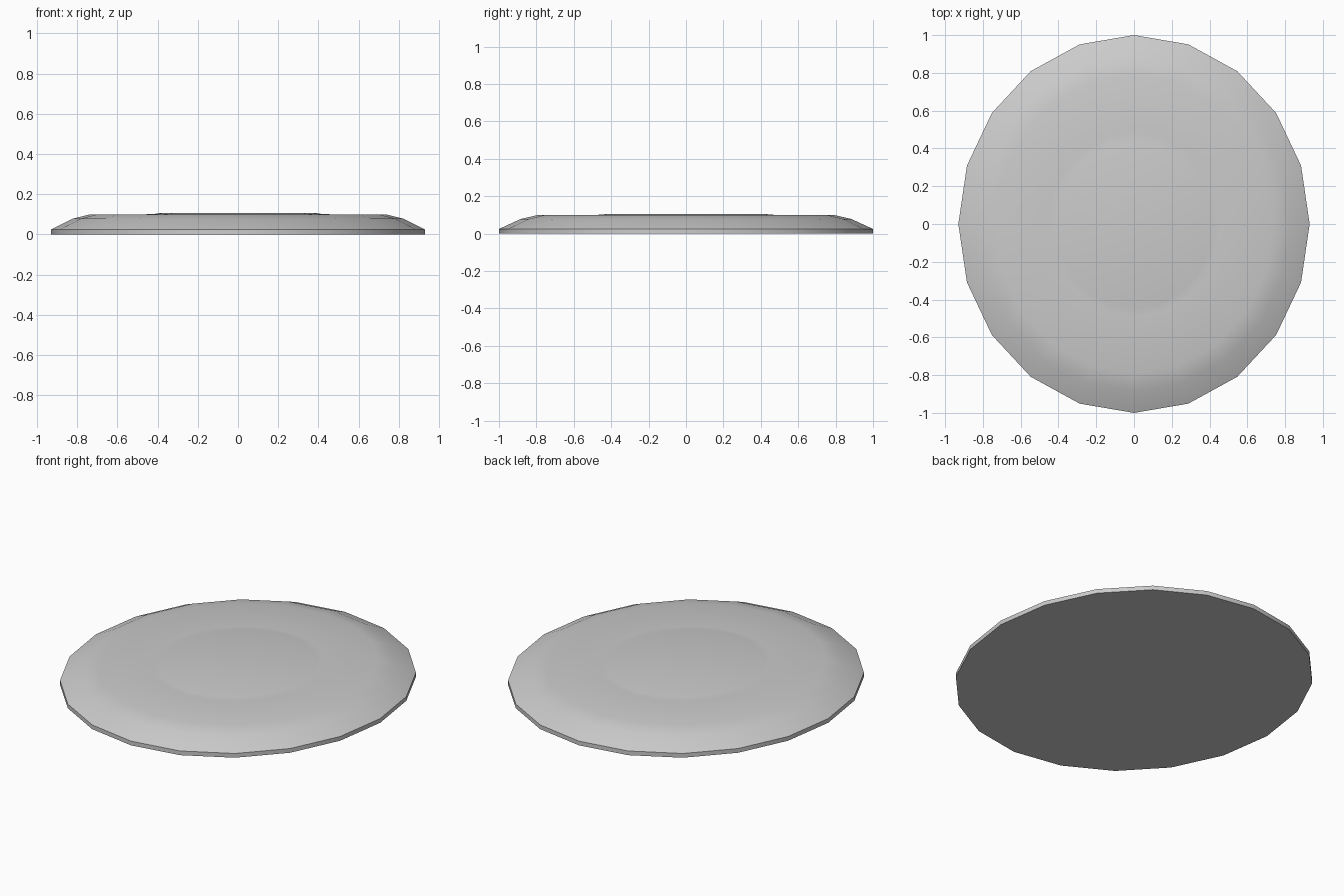
import bpy, bmesh, math

if "Cube" in bpy.data.objects:
    bpy.data.objects.remove(bpy.data.objects["Cube"])

SIDES = 20
RX, RY = 0.93, 1.0

# Half profile (radius, height) from the bottom rim to the raised centre
PROFILE = [(1.0, 0.0), (1.0, 0.025), (0.885, 0.078), (0.79, 0.1),
           (0.49, 0.1), (0.445, 0.102), (0.42, 0.106)]

bm = bmesh.new()
rings = []
for r, z in PROFILE:
    rings.append([bm.verts.new((RX * r * math.sin(2 * math.pi * i / SIDES),
                                RY * r * math.cos(2 * math.pi * i / SIDES), z))
                  for i in range(SIDES)])

# Sloping sides
for low, high in zip(rings, rings[1:]):
    for i in range(SIDES):
        j = (i + 1) % SIDES
        bm.faces.new((low[i], low[j], high[j], high[i]))

# Flat underside and centre disc
bm.faces.new(rings[0])
bm.faces.new(rings[-1])
bmesh.ops.recalc_face_normals(bm, faces=bm.faces)

mesh = bpy.data.meshes.new("oval_disc")
bm.to_mesh(mesh)
bm.free()
disc = bpy.data.objects.new("oval_disc", mesh)
bpy.context.collection.objects.link(disc)

# Smooth top, crisp rim
bpy.context.view_layer.objects.active = disc
disc.select_set(True)
bpy.ops.object.shade_smooth_by_angle(angle=math.radians(35))
